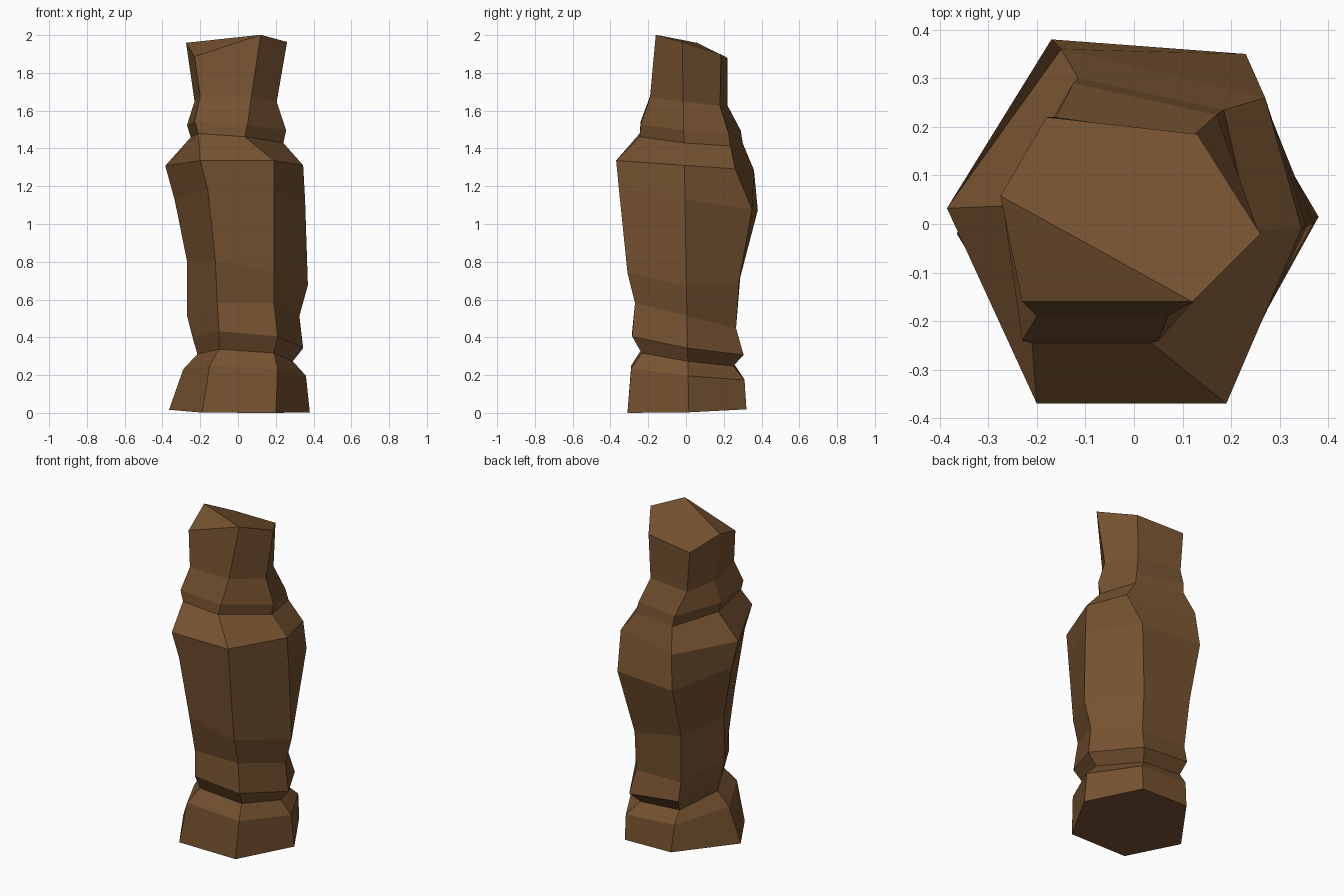
import bpy, bmesh

# Each ring is a six-sided section lying in a tilted plane:
# z, tilt along x, tilt along y | x of the corners: left, front-left, front-right,
# right, back-right, back-left | y of the front, back-right, back-left corners
foot = [
    (0.01, -0.02, 0.04, -0.365, -0.19, 0.20, 0.38, 0.20, -0.12, -0.31, 0.32, 0.32),
    (0.215, -0.05, -0.10, -0.29, -0.15, 0.21, 0.36, 0.20, -0.13, -0.29, 0.31, 0.30),
    (0.295, -0.07, -0.15, -0.215, -0.10, 0.19, 0.29, 0.14, -0.13, -0.235, 0.25, 0.25),
]
body = [
    (0.375, -0.09, -0.17, -0.24, -0.10, 0.21, 0.345, 0.18, -0.15, -0.285, 0.305, 0.29),
    (0.515, 0.0, -0.25, -0.27, -0.11, 0.19, 0.325, 0.16, -0.15, -0.27, 0.265, 0.265),
    (0.75, -0.20, -0.10, -0.27, -0.12, 0.19, 0.37, 0.16, -0.17, -0.31, 0.28, 0.29),
    (1.13, 0.0, -0.15, -0.335, -0.16, 0.19, 0.355, 0.23, -0.17, -0.355, 0.35, 0.38),
    (1.31, 0.0, -0.07, -0.385, -0.20, 0.19, 0.345, 0.27, -0.15, -0.37, 0.26, 0.36),
]
collar = [
    (1.445, -0.07, -0.08, -0.25, -0.21, 0.035, 0.24, 0.185, -0.115, -0.245, 0.235, 0.30),
    (1.51, -0.06, -0.08, -0.27, -0.23, 0.05, 0.255, 0.17, -0.125, -0.24, 0.225, 0.29),
]
head = [
    (1.65, -0.02, -0.12, -0.23, -0.20, 0.07, 0.205, 0.12, -0.16, -0.19, 0.18, 0.22),
    (1.95, 0.03, -0.30, -0.275, -0.23, 0.12, 0.26, 0.13, -0.18, -0.16, 0.185, 0.22),
]


def ring_points(z, tilt_x, tilt_y, *rest):
    xs, (front, back_right, back_left) = rest[:6], rest[6:]
    left, right = -0.02 + 0.04 * z, 0.015 - 0.018 * z
    ys = (left, front, front, right, back_right, back_left)
    return [(x, y, max(0.0, z + tilt_x * x + tilt_y * y)) for x, y in zip(xs, ys)]


# Loft the sections into one faceted column
bm = bmesh.new()
rings = [[bm.verts.new(p) for p in ring_points(*r)] for r in foot + body + collar + head]
for low, high in zip(rings, rings[1:]):
    for i in range(6):
        j = (i + 1) % 6
        bm.faces.new((low[i], low[j], high[j], high[i]))
bm.faces.new(rings[0][::-1])

# Sloping head top with one dropped front-left corner
top = rings[-1]
top[0].co.z += 0.035
top[1].co.z -= 0.105
bm.faces.new(top[:3])
bm.faces.new([top[0]] + top[2:])
bmesh.ops.recalc_face_normals(bm, faces=bm.faces)

mesh = bpy.data.meshes.new("carved_post")
bm.to_mesh(mesh)
bm.free()
post = bpy.data.objects.new("carved_post", mesh)
bpy.context.collection.objects.link(post)

# Brown wood
wood = bpy.data.materials.new("brown_wood")
wood.diffuse_color = (0.18, 0.085, 0.03, 1)
mesh.materials.append(wood)
